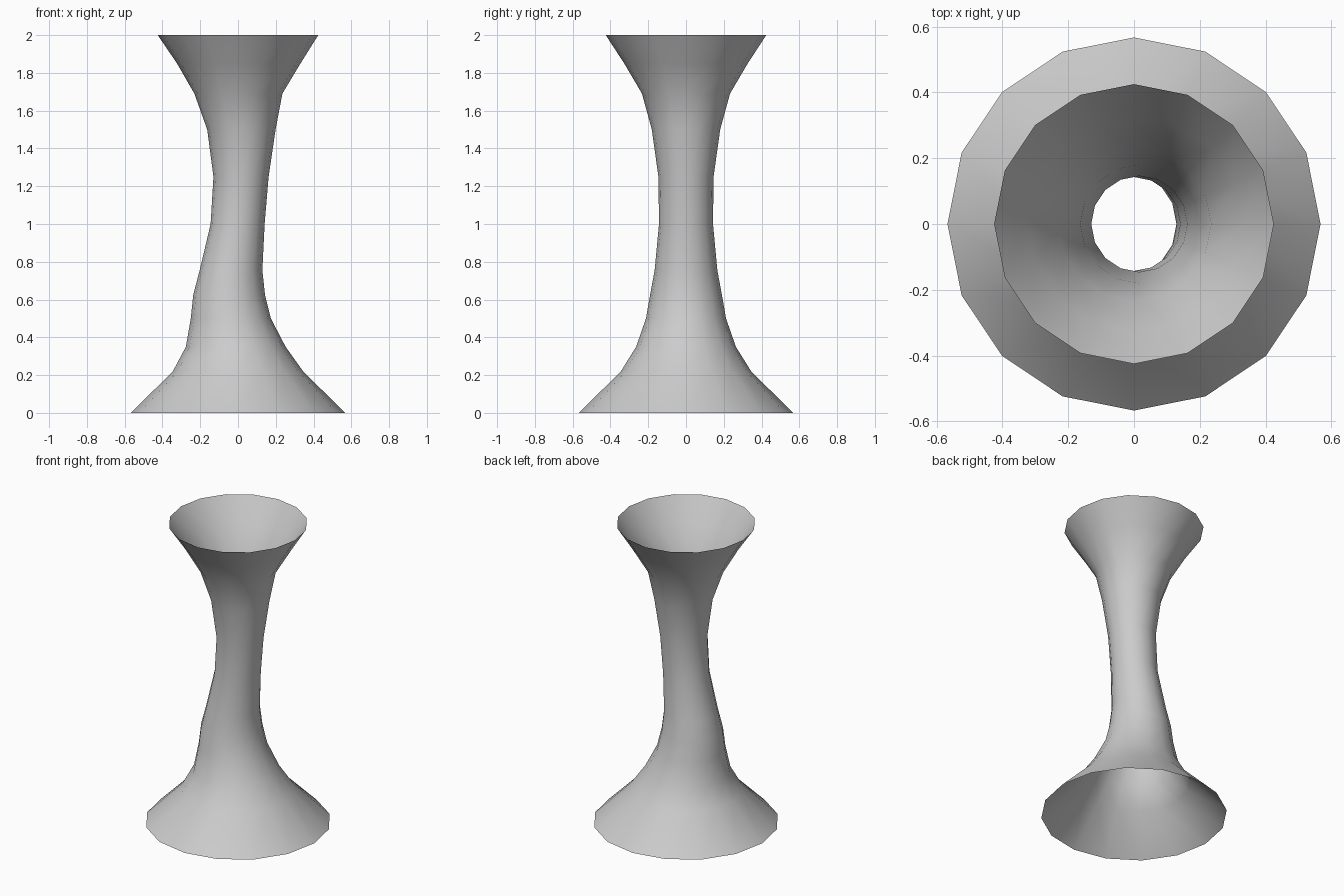
import bpy, bmesh
from math import sin, cos, tau

if "Cube" in bpy.data.objects:
    bpy.data.objects.remove(bpy.data.objects["Cube"])

SIDES = 16
# Rings of the flared tube: height, centre x, radius
RINGS = [
    (0.00, 0.0, 0.567), (0.22, 0.0, 0.345), (0.35, -0.012, 0.264),
    (0.50, -0.038, 0.212), (0.625, -0.047, 0.19), (0.755, -0.037, 0.166),
    (1.00, -0.002, 0.143), (1.25, 0.016, 0.146), (1.50, 0.018, 0.181),
    (1.69, 0.002, 0.233), (1.85, 0.004, 0.327), (2.00, 0.0, 0.425),
]

# Flared stand: open at both ends, thin-walled
bm = bmesh.new()
loops = [[bm.verts.new((cx + r * cos(tau * i / SIDES), r * sin(tau * i / SIDES), z))
          for i in range(SIDES)] for z, cx, r in RINGS]
for low, high in zip(loops, loops[1:]):
    for i in range(SIDES):
        j = (i + 1) % SIDES
        face = bm.faces.new((low[i], low[j], high[j], high[i]))
        face.smooth = True

mesh = bpy.data.meshes.new("flared_stand")
bm.to_mesh(mesh)
bm.free()
stand = bpy.data.objects.new("flared_stand", mesh)
bpy.context.collection.objects.link(stand)
